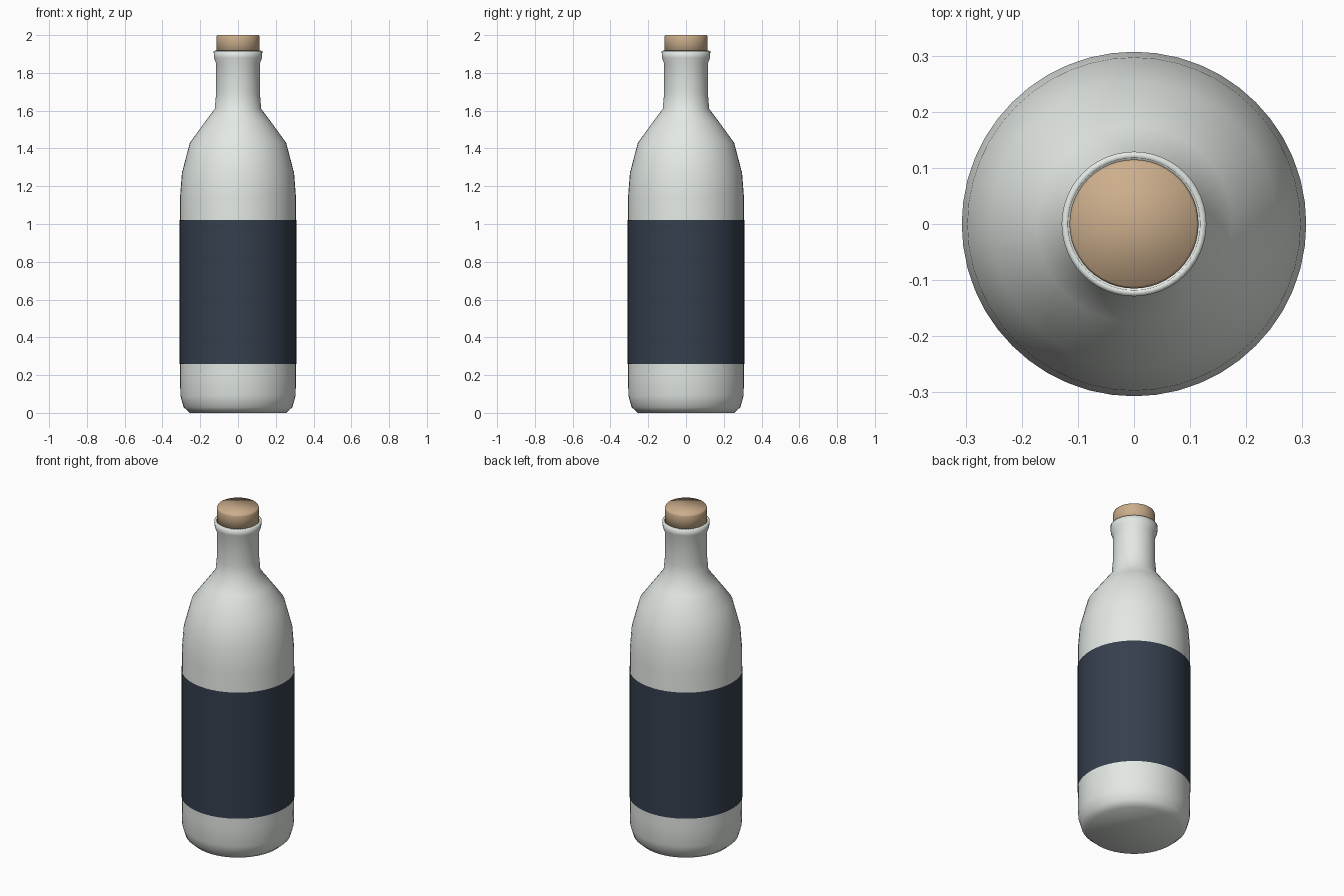
import bpy, bmesh
from math import cos, sin, tau

if "Cube" in bpy.data.objects:
    bpy.data.objects.remove(bpy.data.objects["Cube"])

SEG = 48


def material(name, rgb):
    m = bpy.data.materials.new(name)
    m.diffuse_color = (*rgb, 1)
    m.use_nodes = True
    m.node_tree.nodes["Principled BSDF"].inputs["Base Color"].default_value = m.diffuse_color
    return m


def lathe(name, profile, mat, cap_bottom=True, cap_top=True):
    """Revolve (radius, z) points around z, smooth shaded."""
    bm = bmesh.new()
    rings = [[bm.verts.new((r * cos(tau * i / SEG), r * sin(tau * i / SEG), z))
              for i in range(SEG)] for r, z in profile]
    for a, b in zip(rings, rings[1:]):
        for i in range(SEG):
            j = (i + 1) % SEG
            bm.faces.new((a[i], a[j], b[j], b[i]))
    if cap_bottom:
        bm.faces.new(rings[0][::-1])
    if cap_top:
        bm.faces.new(rings[-1])
    for f in bm.faces:
        f.smooth = True
    me = bpy.data.meshes.new(name)
    bm.to_mesh(me)
    bm.free()
    me.materials.append(mat)
    ob = bpy.data.objects.new(name, me)
    bpy.context.collection.objects.link(ob)
    return ob


glass = material("pale_glass", (0.77, 0.81, 0.77))
dark = material("label_paper", (0.035, 0.05, 0.075))
tan = material("cork", (0.60, 0.42, 0.26))

# Bottle: base, body, shoulder, neck, rolled lip and mouth
lathe("bottle", [
    (0.255, 0.0), (0.288, 0.03), (0.305, 0.09), (0.307, 0.2),
    (0.307, 1.14), (0.297, 1.27), (0.255, 1.43), (0.175, 1.54),
    (0.123, 1.61), (0.116, 1.69), (0.116, 1.85), (0.127, 1.88),
    (0.129, 1.915), (0.118, 1.918), (0.112, 1.88)], glass)

# Label: thin sleeve wrapped round the body
lathe("label", [(0.310, 0.26), (0.310, 1.02)], dark, False, False)

# Cork stopper
lathe("cork_stopper", [(0.115, 1.885), (0.115, 1.99), (0.111, 2.0)], tan)
